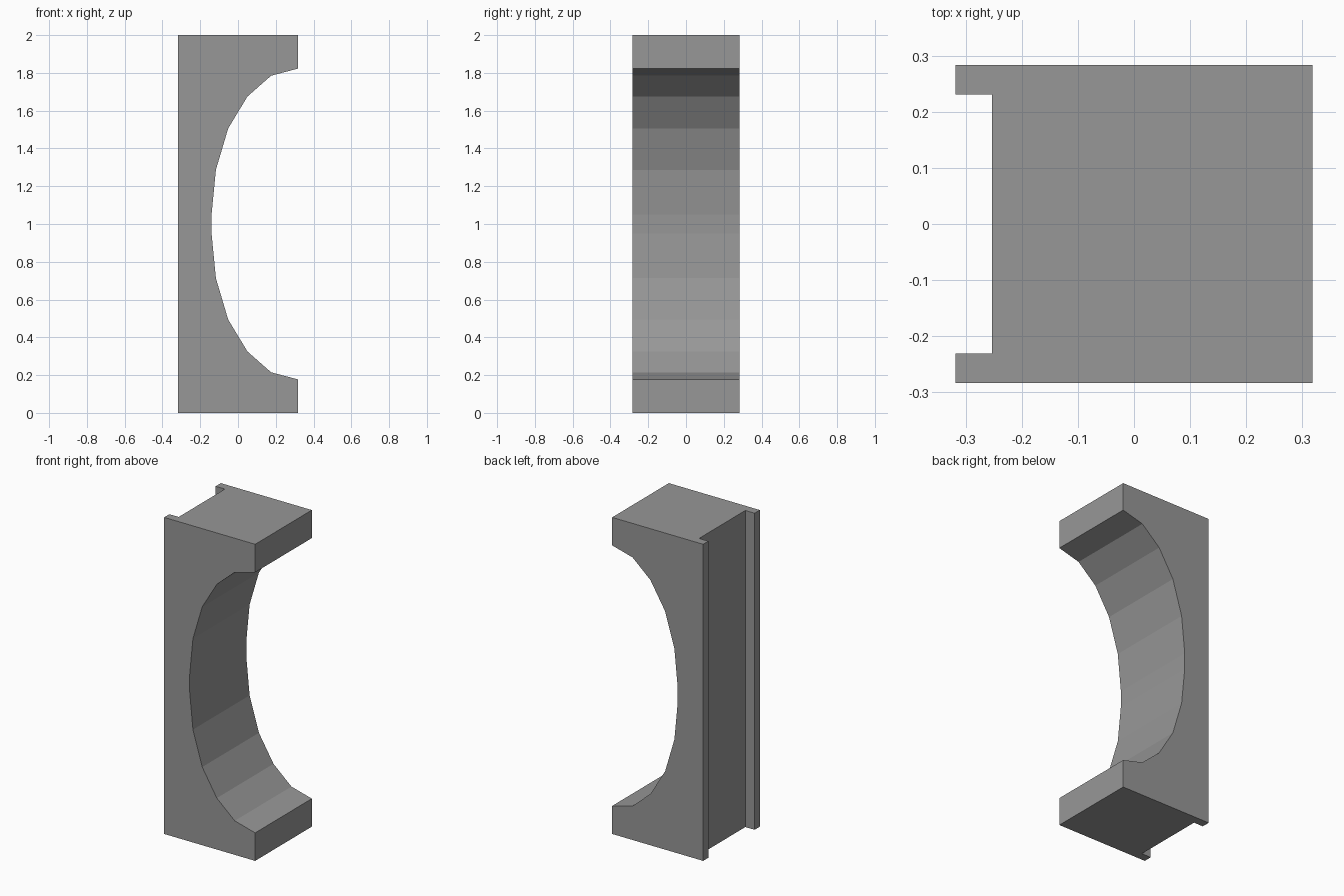
import bpy, bmesh

if "Cube" in bpy.data.objects:
    bpy.data.objects.remove(bpy.data.objects["Cube"])

W, D, H = 0.318, 0.283, 2.0      # half width, half depth, height
GROOVE_X, GROOVE_Y = -0.253, 0.231


def prism(name, outline, half_depth):
    """Extrude an x-z outline symmetrically along y."""
    bm = bmesh.new()
    face = bm.faces.new([bm.verts.new((x, -half_depth, z)) for x, z in outline])
    ext = bmesh.ops.extrude_face_region(bm, geom=[face], use_keep_orig=True)
    verts = [v for v in ext["geom"] if isinstance(v, bmesh.types.BMVert)]
    bmesh.ops.translate(bm, verts=verts, vec=(0, 2 * half_depth, 0))
    bmesh.ops.recalc_face_normals(bm, faces=bm.faces)
    mesh = bpy.data.meshes.new(name)
    bm.to_mesh(mesh)
    bm.free()
    obj = bpy.data.objects.new(name, mesh)
    bpy.context.collection.objects.link(obj)
    return obj


# Dark grey finish
dark_grey = bpy.data.materials.new("dark_grey")
dark_grey.diffuse_color = (0.31, 0.31, 0.31, 1)
dark_grey.use_nodes = True
dark_grey.node_tree.nodes["Principled BSDF"].inputs["Base Color"].default_value = dark_grey.diffuse_color

# Upper half of the faceted arch, mirrored about mid height
upper = [(W, 1.823), (0.175, 1.785), (0.05, 1.675),
         (-0.052, 1.506), (-0.117, 1.287), (-0.14, 1.05)]
lower = [(x, H - z) for x, z in reversed(upper)]

# C-shaped bracket body
body = prism("bracket_body", [(-W, 0), (-W, H), (W, H)] + upper + lower + [(W, 0)], D)
body.data.materials.append(dark_grey)

# Full-height channel along the back
cutter = prism("groove_cutter", [(-W - 0.1, -0.1), (-W - 0.1, H + 0.1),
                                 (GROOVE_X, H + 0.1), (GROOVE_X, -0.1)], GROOVE_Y)
cutter.data.materials.append(dark_grey)
cutter.hide_render = True
mod = body.modifiers.new("groove", 'BOOLEAN')
mod.operation = 'DIFFERENCE'
mod.solver = 'EXACT'
mod.object = cutter
bpy.context.view_layer.objects.active = body
bpy.ops.object.modifier_apply(modifier=mod.name)
bpy.data.objects.remove(cutter)
